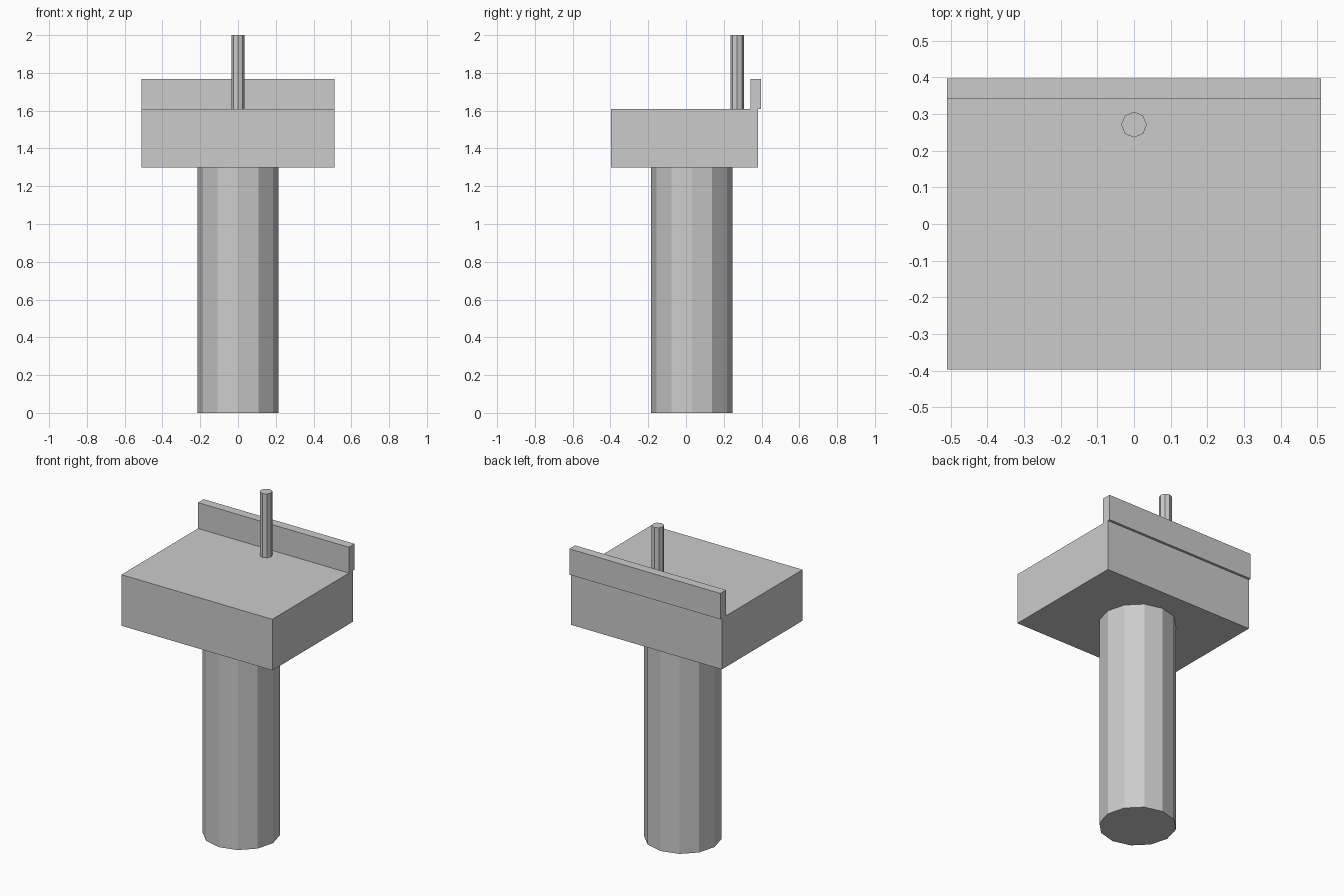
import bpy

if "Cube" in bpy.data.objects:
    bpy.data.objects.remove(bpy.data.objects["Cube"])


def box(name, x, y, z):
    """Box from (min, max) ranges on each axis."""
    bpy.ops.mesh.primitive_cube_add(size=1, location=[sum(r) / 2 for r in (x, y, z)])
    ob = bpy.context.object
    ob.name = name
    ob.scale = [r[1] - r[0] for r in (x, y, z)]
    bpy.ops.object.transform_apply(location=False, rotation=False, scale=True)
    return ob


def post(name, sides, radius, y, z0, z1):
    """Upright faceted cylinder on x = 0."""
    bpy.ops.mesh.primitive_cylinder_add(vertices=sides, radius=radius, depth=z1 - z0,
                                        location=(0, y, (z0 + z1) / 2))
    bpy.context.object.name = name
    return bpy.context.object


# Pedestal column
post("pedestal", 12, 0.215, 0.031, 0, 1.298)

# Basin block
box("basin", (-0.51, 0.51), (-0.397, 0.382), (1.298, 1.61))

# Raised strip along the back, slightly overhanging the basin
box("backsplash", (-0.51, 0.51), (0.342, 0.397), (1.61, 1.768))

# Tap standing on the basin
post("tap", 8, 0.035, 0.271, 1.61, 2.0)
